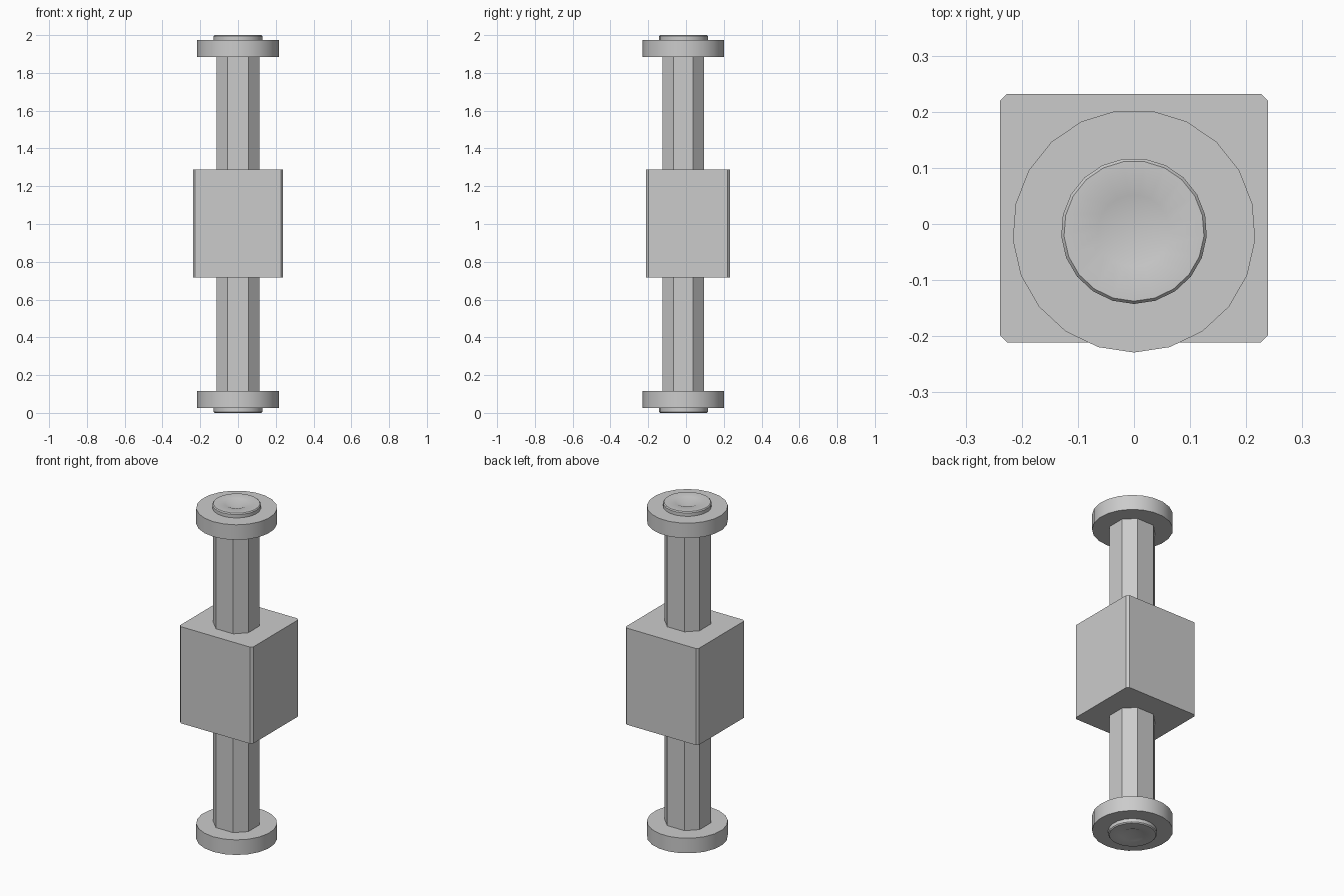
import bpy, bmesh, math

if "Cube" in bpy.data.objects:
    bpy.data.objects.remove(bpy.data.objects["Cube"])

grey = bpy.data.materials.new("plain grey")
grey.diffuse_color = (0.6, 0.6, 0.6, 1)
grey.use_nodes = True
grey.node_tree.nodes["Principled BSDF"].inputs["Base Color"].default_value = grey.diffuse_color

AXIS_Y = -0.0125   # round parts sit slightly towards the front
SIDES = 21


def finish(name, bm, smooth=False):
    bmesh.ops.recalc_face_normals(bm, faces=bm.faces)
    me = bpy.data.meshes.new(name)
    bm.to_mesh(me)
    bm.free()
    me.materials.append(grey)
    ob = bpy.data.objects.new(name, me)
    bpy.context.collection.objects.link(ob)
    if smooth:
        bpy.ops.object.select_all(action='DESELECT')
        ob.select_set(True)
        bpy.context.view_layer.objects.active = ob
        bpy.ops.object.shade_smooth_by_angle(angle=math.radians(30))
    return ob


def chamfered_bar(name, hx, hy, cy, z0, z1, c):
    """Upright bar with a rectangular section and cut corners."""
    bm = bmesh.new()
    pts = [(hx, -hy + c), (hx, hy - c), (hx - c, hy), (-hx + c, hy),
           (-hx, hy - c), (-hx, -hy + c), (-hx + c, -hy), (hx - c, -hy)]
    face = bm.faces.new([bm.verts.new((x, y + cy, z0)) for x, y in pts])
    ext = bmesh.ops.extrude_face_region(bm, geom=[face], use_keep_orig=True)
    top = [g for g in ext["geom"] if isinstance(g, bmesh.types.BMVert)]
    bmesh.ops.translate(bm, verts=top, vec=(0, 0, z1 - z0))
    return finish(name, bm)


def turned(name, profile, flip):
    """Revolve (radius, height) points; radius 0 closes to a point or flat."""
    bm = bmesh.new()
    rings = []
    for r, z in profile:
        z = 2 - z if flip else z
        if r == 0:
            rings.append([bm.verts.new((0, AXIS_Y, z))] * SIDES)
            continue
        ring = []
        for i in range(SIDES):
            a = -math.pi / 2 + 2 * math.pi * i / SIDES
            ring.append(bm.verts.new((r * math.cos(a), AXIS_Y + r * math.sin(a), z)))
        rings.append(ring)
    for a, b in zip(rings, rings[1:]):
        for i in range(SIDES):
            j = (i + 1) % SIDES
            quad = list(dict.fromkeys((a[i], a[j], b[j], b[i])))
            bm.faces.new(quad)
    return finish(name, bm, True)


# shaft and central block
chamfered_bar("shaft", 0.1145, 0.11, -0.0155, 0.05, 1.95, 0.058)
chamfered_bar("centre_block", 0.239, 0.2215, 0.0105, 0.718, 1.288, 0.0125)

# flange discs and dimpled end caps, mirrored top and bottom
disc = [(0, 0.026), (0.2165, 0.026), (0.2165, 0.115), (0, 0.115)]
cap = [(0, 0.028), (0.064, 0), (0.125, 0), (0.130, 0.006), (0.130, 0.04), (0, 0.04)]
# the disc is hollow around the cap dimple
disc = [(0.1, 0.026)] + disc[1:]
for end, flip in (("bottom", False), ("top", True)):
    turned(end + "_flange", disc, flip)
    turned(end + "_cap", cap, flip)
